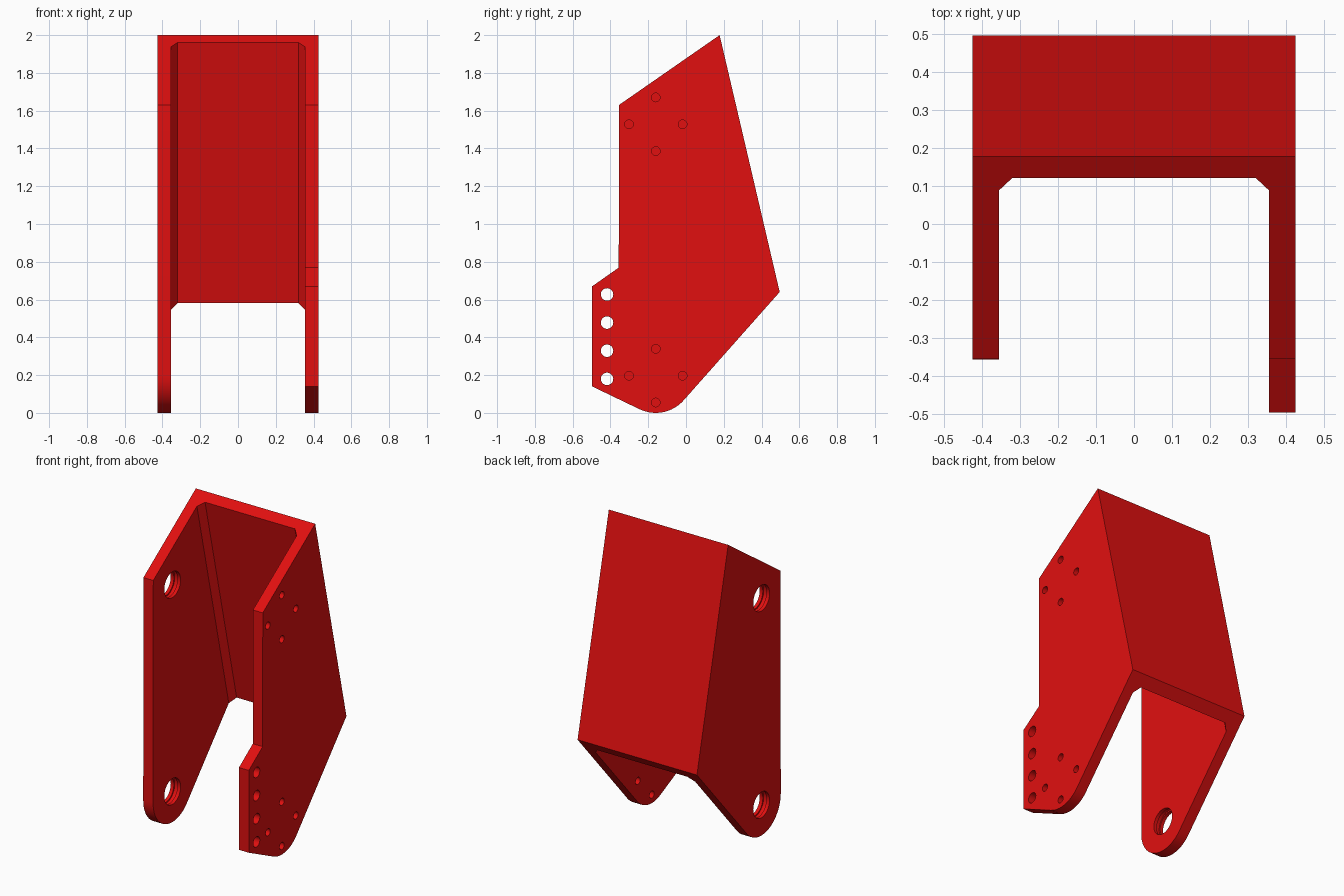
import bpy, bmesh, math
from mathutils import Matrix, Vector

if "Cube" in bpy.data.objects:
    bpy.data.objects.remove(bpy.data.objects["Cube"])

W, T = 0.425, 0.07          # half width, side plate thickness
IN = W - T
PY, PZ, R = -0.16, 0.197, 0.197   # lower pivot centre and end radius


def to_object(name, bm):
    bmesh.ops.recalc_face_normals(bm, faces=bm.faces)
    me = bpy.data.meshes.new(name)
    bm.to_mesh(me)
    bm.free()
    ob = bpy.data.objects.new(name, me)
    bpy.context.collection.objects.link(ob)
    return ob


def loft(name, a, b):
    """Closed solid between two matching outlines."""
    bm = bmesh.new()
    va, vb = [bm.verts.new(p) for p in a], [bm.verts.new(p) for p in b]
    bm.faces.new(va)
    bm.faces.new(vb)
    n = len(a)
    for i in range(n):
        j = (i + 1) % n
        bm.faces.new((va[i], va[j], vb[j], vb[i]))
    return to_object(name, bm)


def plate(name, outline, x0, x1):
    return loft(name, [(x0, y, z) for y, z in outline], [(x1, y, z) for y, z in outline])


def drills(name, spots, radius, x0, x1, seg=32):
    """Cylinders along x at the given (y, z) spots."""
    bm = bmesh.new()
    for y, z in spots:
        m = Matrix.Translation(Vector(((x0 + x1) / 2, y, z))) @ Matrix.Rotation(math.pi / 2, 4, 'Y')
        bmesh.ops.create_cone(bm, cap_ends=True, segments=seg, radius1=radius,
                              radius2=radius, depth=x1 - x0, matrix=m)
    return to_object(name, bm)


def combine(target, tool, op='DIFFERENCE'):
    mod = target.modifiers.new(op, 'BOOLEAN')
    mod.operation, mod.solver, mod.object = op, 'EXACT', tool
    bpy.context.view_layer.objects.active = target
    bpy.ops.object.modifier_apply(modifier=mod.name)
    bpy.data.objects.remove(tool)


# Main body: side outline with rounded lower end, across the full width
end = math.atan2(-0.664, 0.748)
arc = [(PY + R * math.cos(t), PZ + R * math.sin(t))
       for t in (-math.pi + (end + math.pi) * i / 24 for i in range(25))]
body = plate("bracket_body", [(0.178, 2.0), (-0.355, 1.63)] + arc + [(0.496, 0.64)], -W, W)


# Channel between the side plates, following the sloped back, with chamfered corners
def channel_section(z):
    back = 0.122 + (1.96 - z) * 0.233
    corner = back - 0.038
    return [(-IN, -1, z), (IN, -1, z), (IN, corner, z), (0.32, back, z),
            (-0.32, back, z), (-IN, corner, z)]


combine(body, loft("channel", channel_section(-0.5), channel_section(2.5)))

# Forward tab on the right plate
tab = [(-0.497, 0.14), (-0.243, 0.018), (PY, PZ), (-0.2, 0.77), (-0.355, 0.77), (-0.497, 0.67)]
combine(body, plate("tab", tab, IN, W), 'UNION')

# Right plate: four tab holes and two bolt circles
combine(body, drills("tab_holes", [(-0.418, 0.18 + 0.149 * i) for i in range(4)], 0.033, 0.3, 0.5))
pivots = [(PY, PZ), (PY, 1.528)]
bolts = [(y + dy, z + dz) for y, z in pivots
         for dy, dz in ((0.142, 0), (-0.142, 0), (0, 0.142), (0, -0.142))]
combine(body, drills("bolt_holes", bolts, 0.023, 0.3, 0.5, 24))

# Left plate: pivot bores with a retaining groove
combine(body, drills("bores", pivots, 0.083, -0.5, -0.3, 40))
combine(body, drills("grooves", pivots, 0.092, -0.403, -0.377, 40))

# Finish
red = bpy.data.materials.new("red_paint")
red.diffuse_color = (0.75, 0.005, 0.005, 1)
red.use_nodes = True
red.node_tree.nodes["Principled BSDF"].inputs["Base Color"].default_value = red.diffuse_color
body.data.materials.clear()
body.data.materials.append(red)
bpy.ops.object.select_all(action='DESELECT')
body.select_set(True)
bpy.context.view_layer.objects.active = body
bpy.ops.object.shade_smooth_by_angle(angle=math.radians(20))
